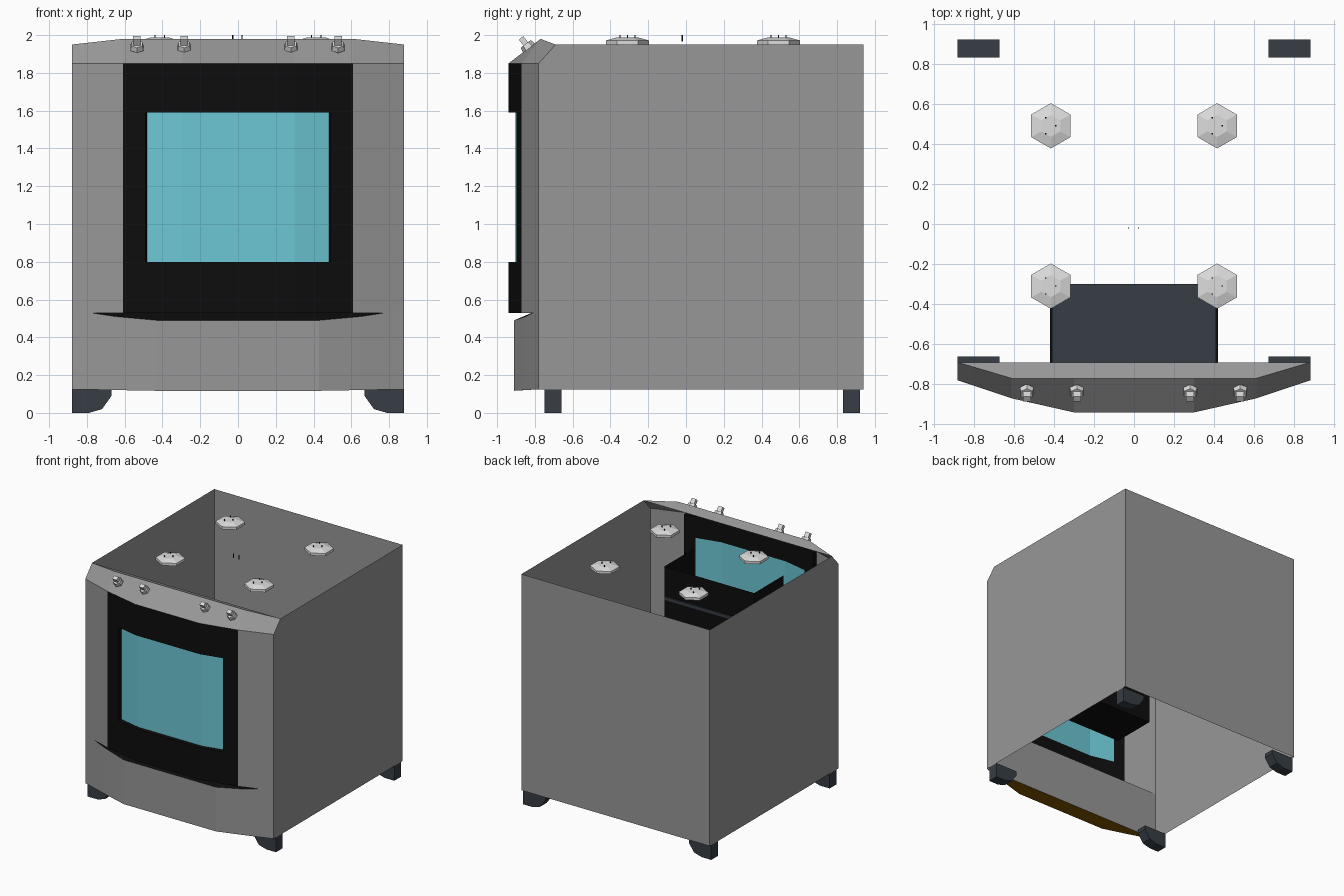
import bpy, bmesh, math
from mathutils import Vector, Matrix

if "Cube" in bpy.data.objects:
    bpy.data.objects.remove(bpy.data.objects["Cube"])


def mat(name, r, g, b):
    m = bpy.data.materials.new(name)
    m.diffuse_color = (r, g, b, 1)
    m.use_nodes = True
    m.node_tree.nodes["Principled BSDF"].inputs["Base Color"].default_value = m.diffuse_color
    return m


GREY = mat("enamel grey", .31, .31, .31)
BLACK = mat("door black", .004, .004, .004)
GLASS = mat("window blue", .15, .57, .66)
DARK = mat("dark slate", .037, .047, .06)
LIGHT = mat("light metal", .72, .72, .72)
BROWN = mat("drawer underside brown", .2, .085, 0)


def build(name, verts, faces, mats, idx=None):
    me = bpy.data.meshes.new(name)
    me.from_pydata(verts, [], faces)
    for m in mats:
        me.materials.append(m)
    for p, i in zip(me.polygons, idx or []):
        p.material_index = i
    ob = bpy.data.objects.new(name, me)
    bpy.context.collection.objects.link(ob)
    return ob


def strip(name, lower, upper, m):
    """Sheet of quads between two rails of equal length."""
    n = len(lower)
    return build(name, lower + upper,
                 [(i, i + 1, n + i + 1, n + i) for i in range(n - 1)], [m])


def prism(name, outline, y0, y1, m):
    """Solid made from an x-z outline drawn along y."""
    n = len(outline)
    v = [(x, y0, z) for x, z in outline] + [(x, y1, z) for x, z in outline]
    f = [tuple(range(n)), tuple(range(2 * n - 1, n - 1, -1))]
    f += [(i, n + i, n + (i + 1) % n, (i + 1) % n) for i in range(n)]
    return build(name, v, f, [m])


def box(name, x0, x1, y0, y1, z0, z1, m):
    return prism(name, [(x0, z0), (x1, z0), (x1, z1), (x0, z1)], y0, y1, m)


def front_y(x):
    """Bowed front of the stove in plan."""
    pts = [(0, -.94), (.3, -.94), (.61, -.87), (.88, -.78)]
    for (a, ya), (b, yb) in zip(pts, pts[1:]):
        if abs(x) <= b:
            return ya + (yb - ya) * (abs(x) - a) / (b - a)
    return pts[-1][1]


# Open body shell: two sides and the back
side = [(-.78, .125), (.94, .125), (.94, 1.95), (-.69, 1.95), (-.78, 1.85)]
build("right_side", [(.88, y, z) for y, z in side], [(0, 1, 2, 3, 4)], [GREY])
build("left_side", [(-.88, y, z) for y, z in side], [(4, 3, 2, 1, 0)], [GREY])
build("back_panel", [(.88, .94, .125), (-.88, .94, .125), (-.88, .94, 1.95), (.88, .94, 1.95)],
      [(0, 1, 2, 3)], [GREY])

# Grey front panels beside the door
for s, label in ((-1, "left"), (1, "right")):
    xs = sorted((s * .61, s * .88))
    strip(label + "_front_panel", [(x, front_y(x), .53) for x in xs],
          [(x, front_y(x), 1.85) for x in xs], GREY)

# Sloping control panel with a raised ridge
xs = [-.88, -.61, -.3, .3, .61, .88]
ridge = [(x, -.69, 1.95) if abs(x) > .8 else (x, -.77, 1.98) for x in xs]
strip("control_panel_front", [(x, front_y(x), 1.85) for x in xs], ridge, GREY)
strip("control_panel_back", ridge, [(x, -.69, 1.95) for x in xs], GREY)

# Door frame with window opening
dx = [-.61, -.49, -.3, .3, .49, .61]
dz = [.53, .8, 1.59, 1.85]
faces = []
for r in range(3):
    for c in range(5):
        if r != 1 or c in (0, 4):
            a = r * 6 + c
            faces.append((a, a + 1, a + 7, a + 6))
door = build("door_frame", [(x, front_y(x), z) for z in dz for x in dx], faces, [BLACK])
sol = door.modifiers.new("thickness", 'SOLIDIFY')
sol.thickness = .035
sol.offset = -1

# Window glass behind the frame
gx = [-.51, -.3, .3, .51]
strip("window_glass", [(x, front_y(x) + .038, .74) for x in gx],
      [(x, front_y(x) + .038, 1.67) for x in gx], GLASS)

# Drawer: bowed front, black top, brown underside
plan = [(-.88, -.78, .545, .125), (-.65, -.85, .51, .121), (-.43, -.91, .49, .117),
        (.43, -.91, .49, .117), (.65, -.85, .51, .121), (.88, -.78, .545, .125)]
v = [(x, y, b) for x, y, t, b in plan] + [(x, y, t) for x, y, t, b in plan]
v += [(x, -.78, .125) for x, *_ in plan] + [(x, -.78, .545) for x, *_ in plan]
faces, idx = [], []
for i in range(5):
    for lo, hi, k in ((0, 6, 0), (6, 18, 1), (18, 12, 0), (12, 0, 2)):
        q = [lo + i, lo + i + 1, hi + i + 1, hi + i]
        # end segments share their corner with the back edge
        if (lo, hi) in ((6, 18), (12, 0)):
            if i == 0:
                q.remove(hi)
            if i == 4:
                q.remove(hi + 5)
        faces.append(tuple(q))
        idx.append(k)
build("drawer", v, faces, [GREY, BLACK, BROWN], idx)

# Oven cavity: open box with a rack inside
cx, y0, y1, z0, z1 = .42, -.70, -.31, .83, 1.66
build("oven_cavity",
      [(x, y, z) for z in (z0, z1) for x, y in ((-cx, y0), (-cx, y1), (cx, y1), (cx, y0))],
      [(0, 1, 2, 3), (0, 4, 5, 1), (1, 5, 6, 2), (2, 6, 7, 3)], [BLACK])
box("oven_rack", -.41, .41, -.70, -.30, 1.38, 1.41, DARK)

# Feet
foot = [(.88, .125), (.67, .125), (.67, .09), (.72, .02), (.79, 0), (.88, 0)]
for s, sx in ((-1, "left"), (1, "right")):
    for y, sy in ((-.75, "front"), (.83, "back")):
        prism(f"{sy}_{sx}_foot", [(s * x, z) for x, z in foot], y, y + .09, DARK)

# Hexagonal burners with small prongs
for s, sx in ((-1, "left"), (1, "right")):
    for y, sy in ((-.31, "front"), (.49, "back")):
        v = []
        for r, z in ((.113, 1.95), (.113, 1.972), (.055, 1.988)):
            v += [(s * .415 + r * math.sin(k * math.pi / 3),
                   y + r * math.cos(k * math.pi / 3), z) for k in range(6)]
        f = [(5, 4, 3, 2, 1, 0)[::-1], (17, 16, 15, 14, 13, 12)]
        f += [(6 * j + (k + 1) % 6, 6 * j + k, 6 * j + 6 + k, 6 * j + 6 + (k + 1) % 6)[::-1]
              for j in range(2) for k in range(6)]
        build(f"{sy}_{sx}_burner", v, f, [LIGHT])
        for n, (px, py) in enumerate(((-.025, -.04), (.025, 0), (-.025, .04))):
            a, b = s * .415 + px, y + py
            box(f"{sy}_{sx}_prong_{n + 1}", a - .003, a + .003, b - .003, b + .003, 1.98, 2.0, BLACK)
for n, a in enumerate((-.028, .022)):
    box(f"centre_prong_{n + 1}", a - .003, a + .003, -.023, -.017, 1.965, 2.0, BLACK)

# Knobs standing square to the sloping panel
normal = Vector((0, -.61, .79)).normalized()
rot = normal.to_track_quat('Z', 'Y').to_matrix().to_4x4()
for n, x in enumerate((-.535, -.285, .28, .53)):
    bm = bmesh.new()
    bmesh.ops.create_cone(bm, cap_ends=True, segments=6, radius1=.04, radius2=.034, depth=.03,
                          matrix=Matrix.Translation((0, 0, .012)))
    bmesh.ops.create_cube(bm, size=1, matrix=Matrix.Translation((0, 0, .04)) @
                          Matrix.Diagonal((.04, .03, .055, 1)))
    bm.transform(Matrix.Translation((x, -.832, 1.932)) @ rot)
    me = bpy.data.meshes.new("knob")
    bm.to_mesh(me)
    bm.free()
    me.materials.append(LIGHT)
    bpy.context.collection.objects.link(bpy.data.objects.new(f"knob_{n + 1}", me))

# Consistent outward normals on closed solids
for ob in bpy.data.objects:
    if any(w in ob.name for w in ("foot", "burner", "prong", "rack", "drawer", "knob")):
        bm = bmesh.new()
        bm.from_mesh(ob.data)
        bmesh.ops.remove_doubles(bm, verts=bm.verts, dist=1e-5)
        bmesh.ops.recalc_face_normals(bm, faces=bm.faces)
        bm.to_mesh(ob.data)
        bm.free()
